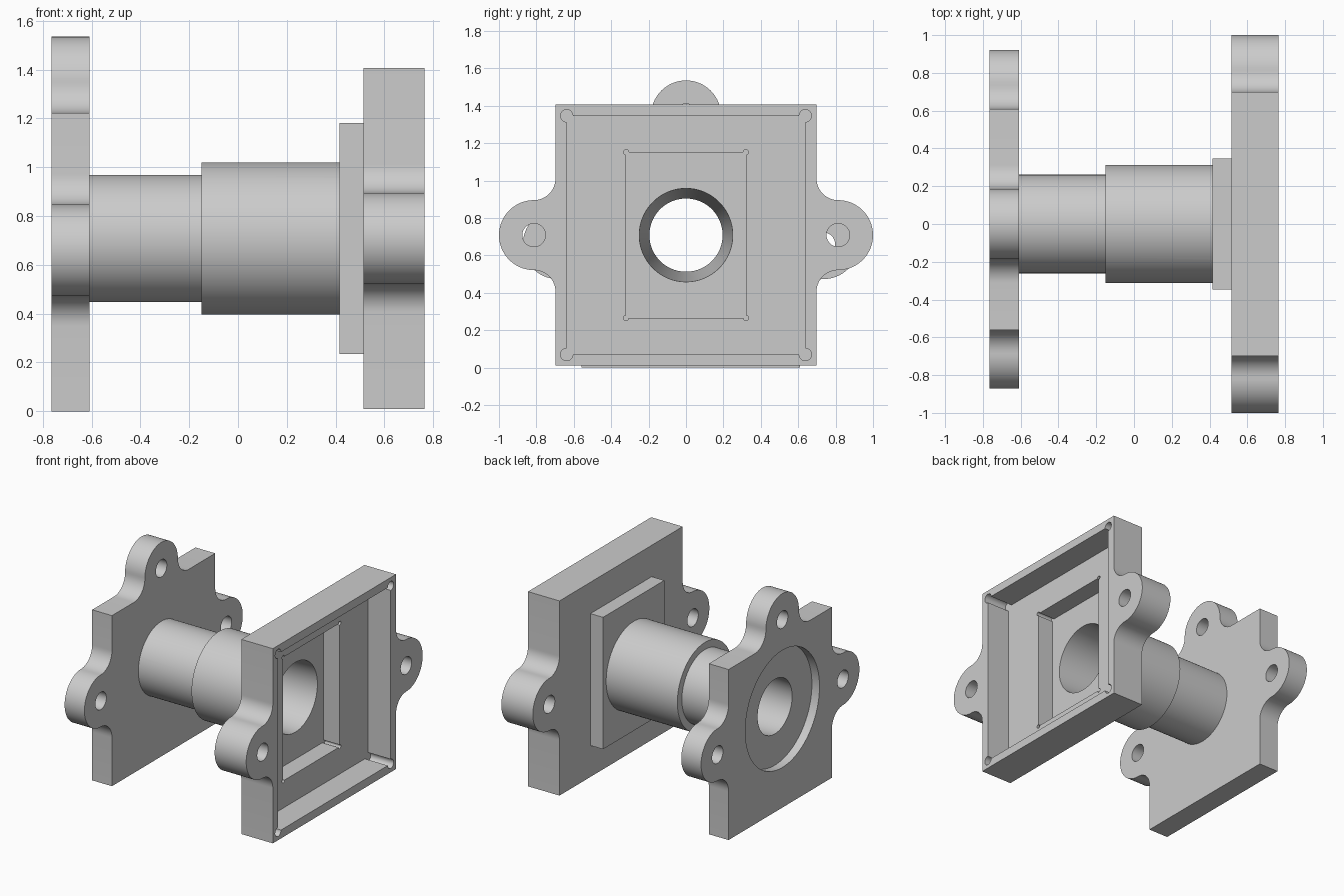
import bpy, bmesh
from math import sin, cos, radians
from mathutils import Vector

if "Cube" in bpy.data.objects:
    bpy.data.objects.remove(bpy.data.objects["Cube"])

AXIS = 0.708        # height of the bore axis
EAR = 0.187         # ear radius
HOLE = 0.062        # bolt hole radius


def arc(cy, cz, r, a0, a1, n):
    step = (a1 - a0) / n
    return [Vector((cy + r * cos(radians(a0 + i * step)),
                    cz + r * sin(radians(a0 + i * step)))) for i in range(n + 1)]


def loft(name, sections):
    """Solid through matching (x, yz outline) sections, capped at both ends."""
    bm = bmesh.new()
    rings = [[bm.verts.new((x, p.x, p.y)) for p in pts] for x, pts in sections]
    for a, b in zip(rings, rings[1:]):
        for i in range(len(a)):
            j = (i + 1) % len(a)
            bm.faces.new((a[i], a[j], b[j], b[i]))
    bm.faces.new(rings[0][::-1])
    bm.faces.new(rings[-1])
    bmesh.ops.recalc_face_normals(bm, faces=bm.faces)
    mesh = bpy.data.meshes.new(name)
    bm.to_mesh(mesh)
    bm.free()
    ob = bpy.data.objects.new(name, mesh)
    bpy.context.collection.objects.link(ob)
    return ob


def prism(name, x0, x1, outline):
    return loft(name, [(x0, outline), (x1, outline)])


def round_bar(name, x0, x1, r0, r1=None, y=0, z=AXIS, n=96):
    r1 = r1 or r0
    return loft(name, [(x, arc(y, z, r, 0, 360, n)[:-1]) for x, r in ((x0, r0), (x1, r1))])


def ear_outline(y, z, turn, fillet):
    """Ear with filleted roots on an edge at (y, z); turn is its outward angle."""
    w = EAR + fillet
    pts = (arc(-w, fillet, fillet, -90, 0, 12) + arc(0, fillet, EAR, 180, 0, 40)[1:-1]
           + arc(w, fillet, fillet, 180, 270, 12))
    n = Vector((cos(radians(turn)), sin(radians(turn))))
    t = Vector((n.y, -n.x))
    return [Vector((y, z)) + t * p.x + n * p.y for p in pts]


def relieved_pocket(name, x0, x1, half_y, half_z, r):
    """Rectangle with round reliefs at its corners."""
    pts = []
    for k, (sy, sz) in enumerate(((1, 1), (-1, 1), (-1, -1), (1, -1))):
        pts += arc(sy * half_y, AXIS + sz * half_z, r, 90 * k - 90, 90 * k + 180, 24)
    return prism(name, x0, x1, pts)


def combine(base, other, operation):
    mod = base.modifiers.new(operation.title(), 'BOOLEAN')
    mod.operation, mod.solver, mod.object = operation, 'EXACT', other
    bpy.context.view_layer.objects.active = base
    bpy.ops.object.modifier_apply(modifier=mod.name)
    bpy.data.objects.remove(other)


# Square mounting flange with two side ears
H, F = 0.698, 0.115
lo, hi = AXIS - H, AXIS + H
outline = ([Vector((-H, lo))] + ear_outline(-H, AXIS, 180, F) + [Vector((-H, hi)), Vector((H, hi))]
           + ear_outline(H, AXIS, 0, F) + [Vector((H, lo))])
housing = prism("flanged_housing", 0.515, 0.765, outline)

# End flange with three ears, set slightly off the bore axis
left, right, top, mid, G = -0.56, 0.61, 1.223, 0.66, 0.125
outline = ([Vector((left, 0))] + ear_outline(left, mid, 180, G) + [Vector((left, top))]
           + ear_outline(0, top, 90, G) + [Vector((right, top))]
           + ear_outline(right, mid, 0, G) + [Vector((right, 0))])
end_flange = prism("end_flange", -0.765, -0.608, outline)

# Raised block and stepped barrel, overlapping their neighbours
by, bz = 0.347, 0.473
block = prism("raised_block", 0.415, 0.55,
              [Vector((sy * by, AXIS + sz * bz)) for sy, sz in ((-1, -1), (-1, 1), (1, 1), (1, -1))])
barrel = round_bar("wide_barrel", -0.15, 0.44, 0.312)
neck = round_bar("narrow_barrel", -0.68, 0.1, 0.261)
for part in (block, barrel, neck, end_flange):
    combine(housing, part, 'UNION')

# Pockets, recess, tapered bore and bolt holes
cutters = [
    relieved_pocket("outer_pocket", 0.583, 0.9, 0.638, 0.638, 0.033),
    relieved_pocket("inner_pocket", 0.455, 0.7, 0.32, 0.443, 0.014),
    round_bar("end_recess", -0.9, -0.705, 0.42),
    round_bar("bore", -0.74, 0.5, 0.194, 0.252),
]
for y in (-H - F, H + F):
    cutters.append(round_bar("bolt_hole", 0.4, 0.9, HOLE, y=y, z=AXIS, n=40))
for y, z in ((left - G, mid), (right + G, mid), (0, top + G)):
    cutters.append(round_bar("bolt_hole", -0.9, -0.5, HOLE, y=y, z=z, n=40))
for cutter in cutters:
    combine(housing, cutter, 'DIFFERENCE')

# Plain grey finish
grey = bpy.data.materials.new("grey_metal")
grey.use_nodes = True
colour = (0.6, 0.6, 0.6, 1)
grey.diffuse_color = colour
grey.node_tree.nodes["Principled BSDF"].inputs["Base Color"].default_value = colour
housing.data.materials.clear()
housing.data.materials.append(grey)
for face in housing.data.polygons:
    face.material_index = 0

bpy.ops.object.select_all(action='DESELECT')
housing.select_set(True)
bpy.context.view_layer.objects.active = housing
bpy.ops.object.shade_smooth_by_angle(angle=radians(30))
